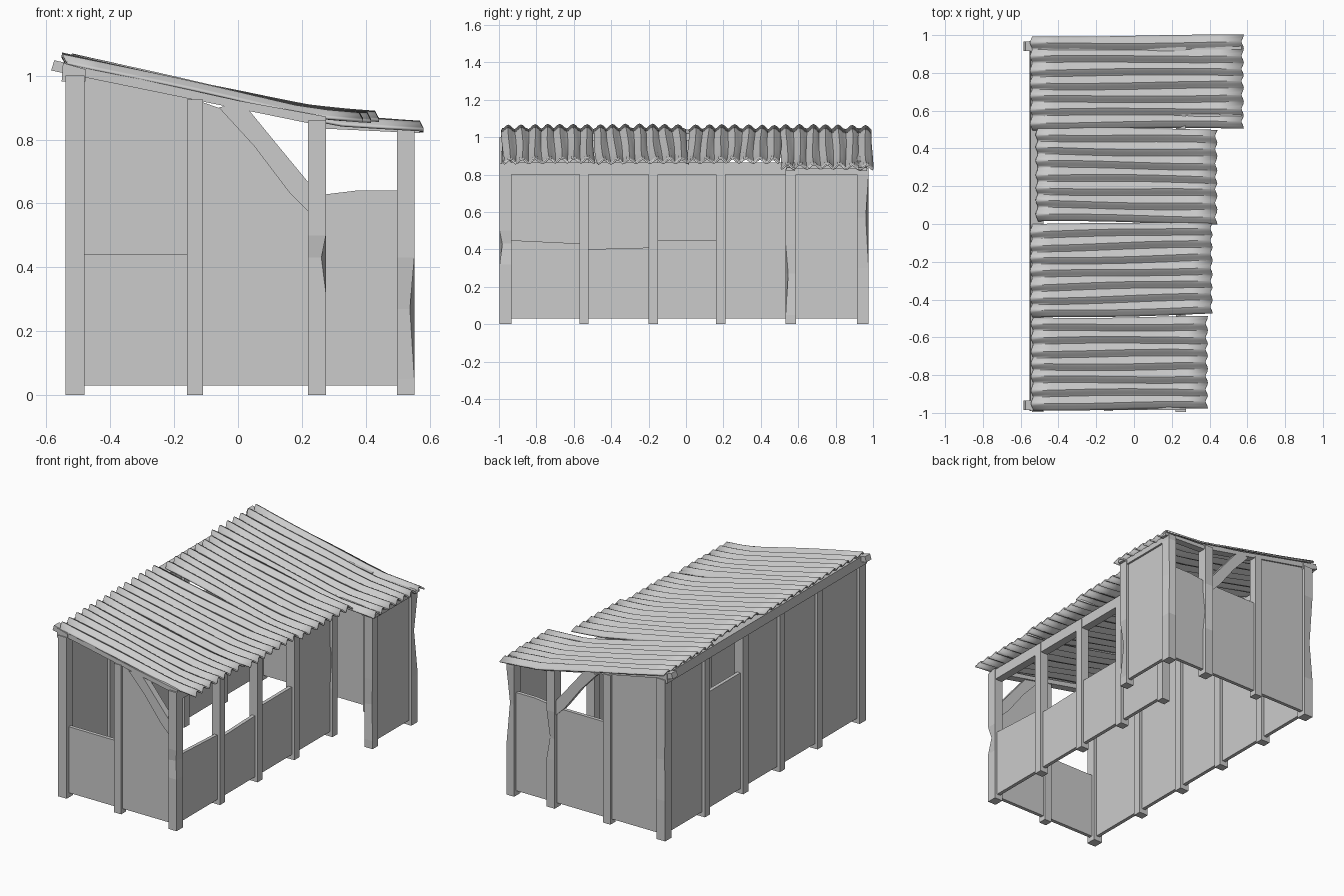
import bpy, bmesh, math, random
from mathutils import Vector

if "Cube" in bpy.data.objects:
    bpy.data.objects.remove(bpy.data.objects["Cube"])

random.seed(4)


def finish(name, bm, smooth=None):
    bmesh.ops.recalc_face_normals(bm, faces=bm.faces)
    me = bpy.data.meshes.new(name)
    bm.to_mesh(me)
    bm.free()
    ob = bpy.data.objects.new(name, me)
    bpy.context.collection.objects.link(ob)
    return ob


def prism(name, pts, axis, pos, thick):
    """Extrude a 2D outline: axis 'y' takes (x, z) points, axis 'x' takes (y, z)."""
    bm = bmesh.new()
    rings = []
    for s in (-0.5, 0.5):
        d = pos + s * thick
        rings.append([bm.verts.new((a, d, z) if axis == 'y' else (d, a, z)) for a, z in pts])
    n = len(pts)
    for r in rings:
        bm.faces.new(r)
    for i in range(n):
        j = (i + 1) % n
        bm.faces.new((rings[0][i], rings[0][j], rings[1][j], rings[1][i]))
    return finish(name, bm)


def post(name, x, y, top, sx=0.05, sy=0.05, chip=None):
    """Square post; chip = (corner index, low, middle, high, depth) carves one edge."""
    corners = [(-1, -1), (1, -1), (1, 1), (-1, 1)]
    levels = [0, top] if chip is None else [0] + list(chip[1:4]) + [top]
    bm = bmesh.new()
    rings = []
    for k, z in enumerate(levels):
        ring = []
        for c, (a, b) in enumerate(corners):
            d = chip[4] if chip and k == 2 and c == chip[0] else 0
            ring.append(bm.verts.new((x + a * (sx / 2 - d), y + b * (sy / 2 - d), z)))
        rings.append(ring)
    bm.faces.new(rings[0])
    bm.faces.new(rings[-1])
    for r, s in zip(rings, rings[1:]):
        for i in range(4):
            j = (i + 1) % 4
            bm.faces.new((r[i], r[j], s[j], s[i]))
    return finish(name, bm)


def interp(pts, x):
    for (x0, z0), (x1, z1) in zip(pts, pts[1:]):
        if x <= x1 or (x1, z1) == pts[-1]:
            return z0 + (z1 - z0) * (x - x0) / (x1 - x0)


def sheet(name, y0, y1, x0, x1, curve, skew=0.0, waves=7, seg=6, cols=9):
    """Corrugated roof sheet following a curve along x."""
    bm = bmesh.new()
    grid = []
    for j in range(waves * seg + 1):
        t = j / (waves * seg)
        ph = 2 * math.pi * j / seg
        row = []
        end = 0.006 * math.cos(ph)
        for i in range(cols + 1):
            u = i / cols
            x = x0 + (x1 - x0) * u + (end if i in (0, cols) else 0)
            wob = 0.004 * math.sin(5 * u + 1.7 * (j // seg) + 9 * y0)
            z = interp(curve, x) - 0.011 * math.cos(ph) + 0.003 * math.sin(4 * t + 6 * u + y0)
            row.append(bm.verts.new((x, y0 + (y1 - y0) * t + skew * (u - 0.5) + wob, z)))
        grid.append(row)
    for a, b in zip(grid, grid[1:]):
        for i in range(cols):
            bm.faces.new((a[i], a[i + 1], b[i + 1], b[i]))
    ob = finish(name, bm)
    m = ob.modifiers.new("thickness", 'SOLIDIFY')
    m.thickness, m.offset = 0.009, 0
    bpy.context.view_layer.objects.active = ob
    ob.select_set(True)
    bpy.ops.object.shade_smooth_by_angle(angle=math.radians(40))
    ob.select_set(False)


def rect(a0, a1, z0, z1):
    return [(a0, z0), (a1, z0), (a1, z1), (a0, z1)]


YS = [-0.965, -0.545, -0.175, 0.185, 0.56, 0.945]
XL, XM, XR, XE = -0.51, -0.135, 0.247, 0.525
YF, YB = YS[0], YS[-1]
T = 0.022

# Posts of the long walls
for i, y in enumerate(YS):
    end = i in (0, 5)
    s = 0.062 if end else 0.05
    post("left_post", XL, y, 1.0, 0.06, s, (3, 0.25, 0.5, 0.8, 0.012) if i == 5 else None)
    chip = {0: (1, 0.32, 0.43, 0.5, 0.014), 4: (1, 0.3, 0.5, 0.6, 0.012),
            5: (2, 0.3, 0.43, 0.6, 0.014)}.get(i)
    post("right_post", XR, y, 0.86, 0.056, s, chip)

# Posts of the gable walls and the side porch
post("front_middle_post", XM, YF, 0.925)
post("back_middle_post", XM, YB, 0.925)
post("porch_front_post", XE, YS[4], 0.83, 0.054, 0.055, (1, 0.05, 0.27, 0.43, 0.014))
post("porch_back_post", XE, YB, 0.83, 0.054, 0.062, (2, 0.3, 0.57, 0.8, 0.015))

# Left wall: five boards, one with a high window
for i, (a, b) in enumerate(zip(YS, YS[1:])):
    prism("left_panel", rect(a, b, 0.03, 0.75 if i == 3 else 1.0), 'x', XL, T)

# Right wall: three windows with uneven sills, one full board
for i, (s0, s1) in enumerate([(0.45, 0.43), (0.40, 0.41), (0.45, 0.45), (0.84, 0.84)]):
    a, b = YS[i], YS[i + 1]
    prism("right_panel", [(a, 0.03), (b, 0.03), (b, s1), (a, s0)], 'x', XR, T)
prism("porch_side_panel", rect(YS[4], YB, 0.03, 0.83), 'x', XE, T)

# Front gable boards: window on the left, board cut along the brace on the right
prism("front_window_panel", rect(XL, XM, 0.03, 0.44), 'y', YF, T)
prism("front_panel", [(XM, 0.03), (XR, 0.03), (XR, 0.57), (-0.02, 0.885), (XM, 0.925)],
      'y', YF, T)

# Back gable boards
prism("back_panel", [(XL, 0.03), (XM, 0.03), (XM, 0.93), (XL, 1.0)], 'y', YB, T)
prism("back_window_panel", rect(XM, XR, 0.03, 0.62), 'y', YB, T)
prism("porch_back_panel", [(XR, 0.03), (XE, 0.03), (XE, 0.64), (0.37, 0.64), (XR, 0.625)],
      'y', YB, T)

# Diagonal braces and sloping rafters on both gables
for side, y in (("front", YF), ("back", YB)):
    prism(side + "_brace", [(-0.06, 0.9), (0.0, 0.915), (0.04, 0.885), (0.13, 0.775),
                            (0.225, 0.66), (0.225, 0.57), (0.16, 0.635), (0.05, 0.78)],
          'y', y, 0.04)
    prism(side + "_rafter", [(-0.585, 1.016), (0.275, 0.84), (0.275, 0.872),
                             (0.0, 0.922), (-0.575, 1.048)], 'y', y - math.copysign(0.005, y), 0.05)

# Porch rafters
for y in (YS[4], YB):
    prism("porch_rafter", [(XR, 0.835), (0.57, 0.82), (0.57, 0.838), (XR, 0.862)], 'y', y, 0.045)

# Long plates under the roof
prism("left_plate", [(-0.552, 0.982), (-0.478, 0.982), (-0.478, 1.02), (-0.548, 1.04)],
      'y', -0.01, 1.96)
prism("right_plate", rect(0.222, 0.272, 0.80, 0.865), 'y', -0.2, 1.56)
prism("porch_plate", rect(0.502, 0.548, 0.80, 0.835), 'y', 0.755, 0.44)

# Corrugated roof sheets
base = [(-0.56, 1.056), (-0.3, 0.998), (0.0, 0.933), (0.2, 0.89), (0.3, 0.878), (0.45, 0.866)]
long = [(-0.56, 1.054), (-0.3, 0.994), (0.0, 0.928), (0.2, 0.882), (0.3, 0.86), (0.6, 0.838)]
sheet("roof_sheet_1", -0.98, -0.495, -0.54, 0.385, base, 0.006)
sheet("roof_sheet_2", -0.485, 0.005, -0.545, 0.41, base, 0.022)
sheet("roof_sheet_3", 0.01, 0.505, -0.515, 0.435, [(x, z + 0.004) for x, z in base], -0.012)
sheet("roof_sheet_4", 0.505, 0.995, -0.545, 0.575, long, 0.006)
